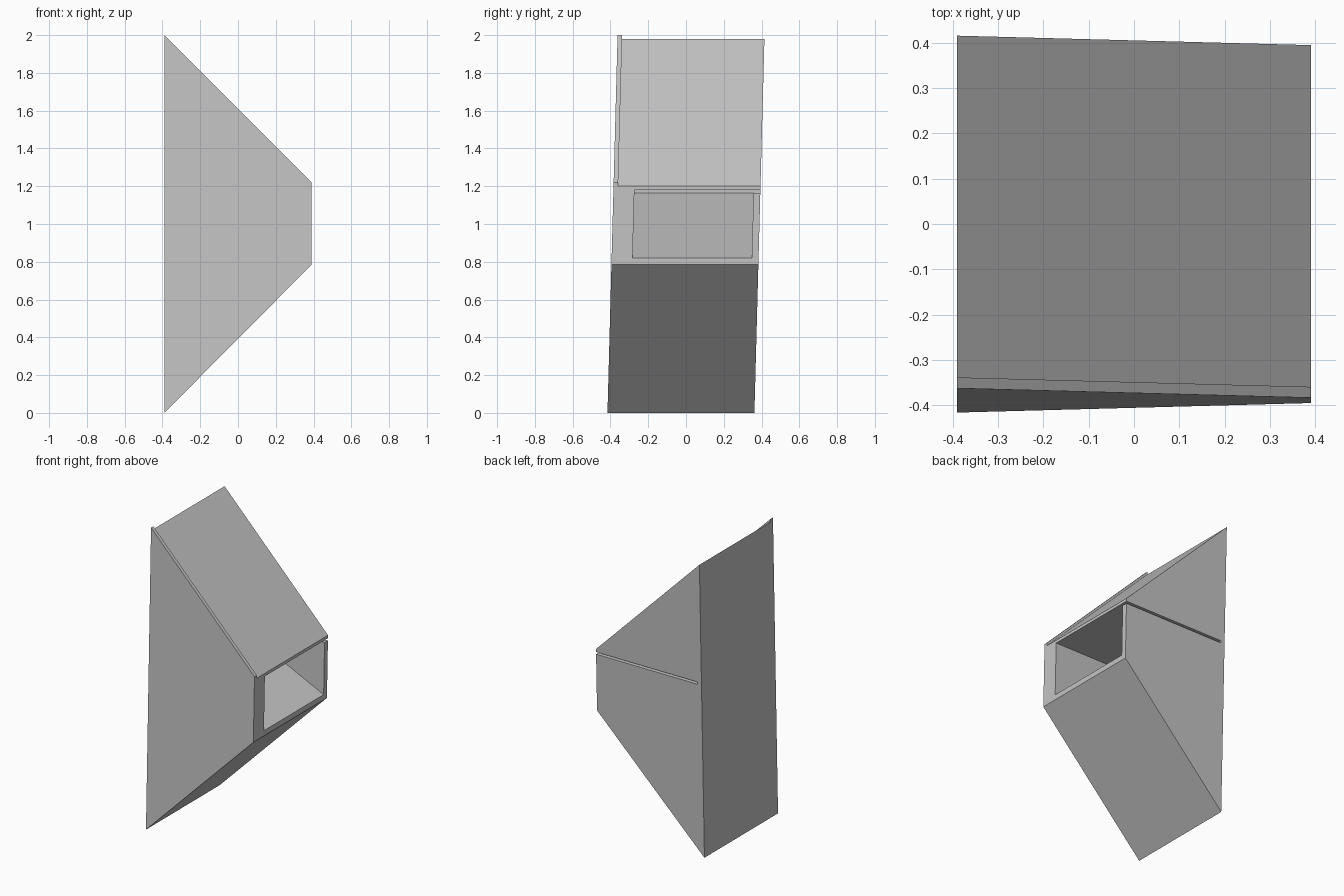
import bpy
import bmesh

if "Cube" in bpy.data.objects:
    bpy.data.objects.remove(bpy.data.objects["Cube"])

LEAN = 0.0268  # the whole shape leans back slightly with height

grey = bpy.data.materials.new("plain grey")
grey.diffuse_color = (0.55, 0.55, 0.55, 1)
grey.use_nodes = True
grey.node_tree.nodes["Principled BSDF"].inputs["Base Color"].default_value = grey.diffuse_color


def prism(name, profile, y0, y1):
    """Extrude an (x, z) profile from y0 to y1, leaning back with height."""
    bm = bmesh.new()
    verts = [bm.verts.new((x, y0 + LEAN * (z - 1), z)) for x, z in profile]
    face = bm.faces.new(verts)
    ext = bmesh.ops.extrude_face_region(bm, geom=[face])
    new = [g for g in ext["geom"] if isinstance(g, bmesh.types.BMVert)]
    bmesh.ops.translate(bm, verts=new, vec=(0, y1 - y0, 0))
    bmesh.ops.recalc_face_normals(bm, faces=bm.faces[:])
    mesh = bpy.data.meshes.new(name)
    bm.to_mesh(mesh)
    bm.free()
    mesh.materials.append(grey)
    obj = bpy.data.objects.new(name, mesh)
    bpy.context.collection.objects.link(obj)
    return obj


def cut(target, cutter):
    cutter.hide_render = True
    mod = target.modifiers.new("cut", 'BOOLEAN')
    mod.operation = 'DIFFERENCE'
    mod.solver = 'EXACT'
    mod.object = cutter
    bpy.context.view_layer.objects.active = target
    bpy.ops.object.modifier_apply(modifier=mod.name)
    bpy.data.objects.remove(cutter)


W = 0.39

# Front panel, standing slightly proud of the upper slope
prism("front_panel", [(-W, 0), (W, 0.785), (W, 1.22), (-W, 2)], -0.389, -0.365)

# Main body
body = prism("body", [(-W, 0), (W, 0.785), (W, 1.2), (-W, 1.98)], -0.365, 0.389)

# Side opening with a ramp floor rising to the far wall
cut(body, prism("opening_cutter",
                [(-0.36, 1.165), (W, 0.82), (0.5, 0.82), (0.5, 1.18), (-0.36, 1.18)],
                -0.278, 0.353))

# Narrow slot along the top of the rear wall
cut(body, prism("slot_cutter",
                [(-0.36, 1.165), (0.5, 1.165), (0.5, 1.18), (-0.36, 1.18)],
                0.3, 0.5))
